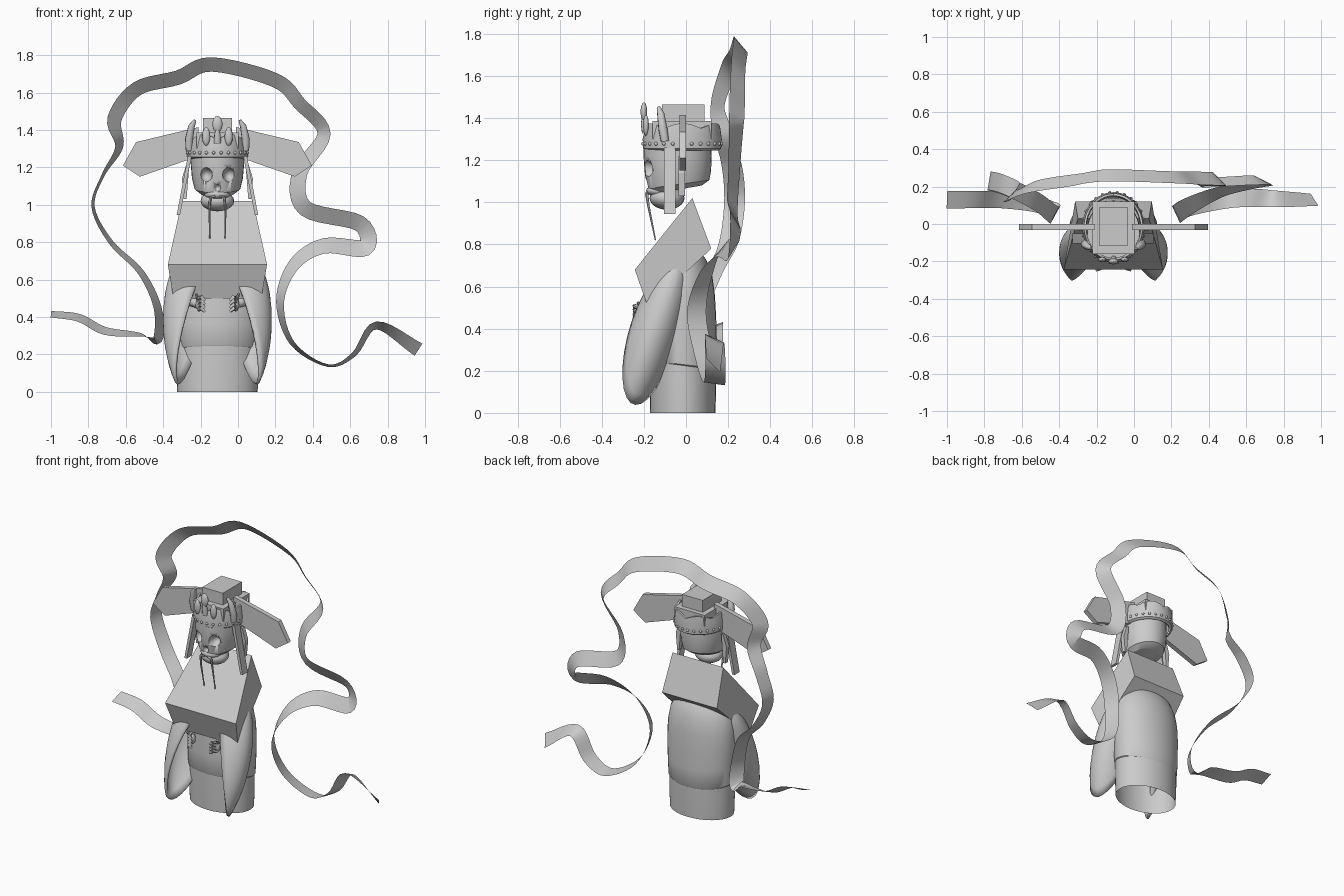
import bpy, bmesh, math
from mathutils import Vector

if "Cube" in bpy.data.objects:
    bpy.data.objects.remove(bpy.data.objects["Cube"])
CX = -0.11          # body axis
TAU = 2 * math.pi


def make(name, verts, faces, smooth=None):
    me = bpy.data.meshes.new(name)
    me.from_pydata([tuple(v) for v in verts], [], faces)
    bm = bmesh.new()
    bm.from_mesh(me)
    bmesh.ops.recalc_face_normals(bm, faces=bm.faces)
    bm.to_mesh(me)
    bm.free()
    ob = bpy.data.objects.new(name, me)
    bpy.context.collection.objects.link(ob)
    if smooth:
        bpy.context.view_layer.objects.active = ob
        bpy.ops.object.select_all(action='DESELECT')
        ob.select_set(True)
        bpy.ops.object.shade_smooth_by_angle(angle=math.radians(smooth))
    return ob


def skin(name, rings, caps=(True, True), closed=True, smooth=40):
    n = len(rings[0])
    verts = [v for r in rings for v in r]
    faces = [(i * n + j, i * n + (j + 1) % n, (i + 1) * n + (j + 1) % n, (i + 1) * n + j)
             for i in range(len(rings) - 1) for j in range(n if closed else n - 1)]
    if caps[0]:
        faces.append(tuple(range(n)))
    if caps[1]:
        faces.append(tuple(range(len(verts) - n, len(verts))))
    return make(name, verts, faces, smooth)


def oval(z, rx, ry, cy, n=32, slope=0.0):
    return [(CX + rx * math.cos(TAU * k / n), cy + ry * math.sin(TAU * k / n),
             z + slope * math.sin(TAU * k / n)) for k in range(n)]


def prism(name, pts, a, b):
    """Outline pts as (x, z) given thickness from y=a to y=b."""
    return skin(name, [[(x, a, z) for x, z in pts], [(x, b, z) for x, z in pts]], smooth=None)


def box(name, x0, x1, y0, y1, z0, z1):
    return prism(name, [(x0, z0), (x1, z0), (x1, z1), (x0, z1)], y0, y1)


def ball(name, loc, r, n=12):
    rings = []
    for i in range(n // 2 + 1):
        p = math.pi * min(max(i / (n // 2), 0.02), 0.98)
        rings.append([(loc[0] + r[0] * math.sin(p) * math.cos(TAU * k / n),
                       loc[1] + r[1] * math.sin(p) * math.sin(TAU * k / n),
                       loc[2] + r[2] * math.cos(p)) for k in range(n)])
    return skin(name, rings, smooth=50)


def tube(name, pts, radii, n=8):
    pts = [Vector(p) for p in pts]
    rings = []
    for i, p in enumerate(pts):
        t = (pts[min(i + 1, len(pts) - 1)] - pts[max(i - 1, 0)]).normalized()
        u = t.cross(Vector((0.3, 1, 0.1))).normalized()
        v = t.cross(u)
        rings.append([p + radii[i] * (u * math.cos(TAU * k / n) + v * math.sin(TAU * k / n)) for k in range(n)])
    return skin(name, rings, smooth=50)


# robe: open-bottomed skirt and slightly wider tunic
skin("skirt", [oval(0, .215, .155, -.015), oval(.12, .22, .158, -.015), oval(.3, .22, .158, -.015)],
     caps=(False, True))
skin("tunic", [oval(z, rx, ry, -.015, slope=-.02) for z, rx, ry in
               [(.225, .221, .159), (.23, .226, .162), (.35, .232, .162), (.48, .236, .158), (.58, .232, .152),
                (.67, .215, .14), (.75, .175, .11), (.81, .1, .06)]], caps=(False, True))

# angular shoulder block
prof = [(-.243, .68, .265), (.03, 1.02, .19), (.12, .78, .205), (-.18, .5, .235)]
skin("shoulder_block", [[(CX + s * w, y, z) for y, z, w in prof] for s in (-1, 1)], smooth=None)

# wide sleeves, hands and everything else mirrored about the body axis
for s, side in ((-1, "left"), (1, "right")):
    c, d = Vector((.13, -.165, .35)), Vector((.125, .115, .25))
    u, v = Vector((-.085, .075, .312)), Vector((.055, -.115, .01))
    rings = []
    for i in range(10):
        p = i / 9 * math.pi / 2 * .98
        ring = [c + d * math.sin(p) + math.cos(p) * (u * math.cos(TAU * k / 28) + v * math.sin(TAU * k / 28))
                for k in range(28)]
        rings.append([(CX + s * q.x, q.y, q.z) for q in ring])
    sleeve = skin(side + "_sleeve", rings, caps=(False, True), smooth=50)
    m = sleeve.modifiers.new("thickness", 'SOLIDIFY')
    m.thickness = .016
    m.offset = -1

    X = lambda x: CX + s * x
    ball(side + "_palm", (X(.095), -.2, .465), (.022, .028, .035))
    tube(side + "_forearm", [(X(.1), -.19, .465), (X(.15), -.14, .49)], [.02, .03])
    for k in range(4):
        z = .5 - k * .02
        tube(side + "_finger", [(X(.1), -.21, z), (X(.085), -.245, z + .006), (X(.068), -.24, z - .012)],
             [.012, .012, .007], 6)
    tube(side + "_thumb", [(X(.1), -.2, .49), (X(.115), -.23, .525)], [.012, .007], 6)

    # hat wing, hanging side strap, ear pendant, whisker
    prism(side + "_hat_wing", [(X(x), z) for x, z in
          [(.1, 1.415), (.435, 1.335), (.505, 1.21), (.415, 1.15), (.1, 1.26)]], -.032, 0)
    prism(side + "_strap", [(X(x), z) for x, z in
          [(.138, 1.26), (.158, 1.26), (.218, .945), (.2, .945)]], -.105, -.05)
    prism(side + "_pendant", [(X(x), z) for x, z in
          [(.15, 1.22), (.165, 1.22), (.19, 1.14), (.18, 1.03), (.165, 1.03)]], -.035, -.005)
    tube(side + "_whisker", [(X(.012), -.185, 1.045), (X(.038), -.187, 1.04), (X(.043), -.178, .98),
                             (X(.041), -.145, .82)], [.007, .008, .006, .003], 6)

    # crown horns and low front points
    tube(side + "_crown_horn", [(X(.15), -.1, 1.29), (X(.152), -.11, 1.35), (X(.138), -.12, 1.42),
                                (X(.12), -.13, 1.452)], [.02, .022, .018, .008])
    ball(side + "_crown_point", (X(.06), -.19, 1.365), (.022, .014, .05))

# skull with cut eye sockets and nose hole
skull = skin("skull", [oval(1.06, .09, .115, -.04, slope=.02), oval(1.085, .122, .145, -.035, slope=.02),
                       oval(1.14, .136, .157, -.038, slope=.01), oval(1.22, .143, .162, -.04),
                       oval(1.31, .14, .16, -.04)], smooth=30)
holes = [((CX - .062, -.2, 1.16), (.036, .07, .04)), ((CX + .062, -.2, 1.16), (.036, .07, .04)),
         ((CX, -.2, 1.09), (.02, .04, .022))]
for loc, r in holes:
    cut = ball("socket_cutter", loc, r, 16)
    cut.hide_render = True
    cut.hide_viewport = True
    b = skull.modifiers.new("socket", 'BOOLEAN')
    b.operation = 'DIFFERENCE'
    b.object = cut
ball("upper_jaw", (CX, -.125, 1.055), (.07, .065, .03), 16)
ball("lower_jaw", (CX, -.09, 1.02), (.09, .083, .055), 20)

# crown band with scalloped top, beads and centre jewel
n = 64
crown = [oval(1.245, .148, .17, -.018, n), oval(1.255, .163, .185, -.018, n), oval(1.3, .166, .188, -.018, n)]
top = []
for k, (x, y, z) in enumerate(oval(1.35, .157, .178, -.015, n)):
    top.append((x, y, z + .025 * abs(math.cos(3 * TAU * k / n))))
inner = [(CX + (x - CX) * .93, -.015 + (y + .015) * .93, z) for x, y, z in top]
skin("crown", crown + [top, inner, oval(1.25, .143, .163, -.02, n)], caps=(False, False), smooth=30)
for x, y, z in oval(1.278, .165, .187, -.018, 26):
    ball("crown_bead", (x, y, z), (.009, .009, .009), 8)
ball("crown_jewel", (CX, -.2, 1.43), (.027, .016, .045), 14)
tube("jewel_stem", [(CX, -.19, 1.33), (CX, -.197, 1.37), (CX, -.2, 1.4)], [.02, .018, .012])

# flat hat slab and block on top
box("hat_slab", CX - .113, CX + .113, -.16, .12, 1.3, 1.385)
box("hat_block", CX - .077, CX + .077, -.115, .088, 1.38, 1.465)

# floating ribbon: x, y, z, twist in degrees
path = [(-1, .13, .415, 20), (-.85, .13, .395, 25), (-.71, .13, .325, 25), (-.52, .11, .305, 10),
        (-.43, .07, .28, -30), (-.43, .05, .45, -25), (-.52, .12, .64, -20), (-.68, .2, .8, -15),
        (-.775, .23, .99, -10), (-.72, .22, 1.16, -10), (-.635, .18, 1.31, -25), (-.66, .15, 1.46, -50),
        (-.54, .2, 1.62, -50), (-.32, .235, 1.68, -50), (-.14, .26, 1.75, -50), (.2, .25, 1.665, -50),
        (.33, .245, 1.54, -45), (.46, .24, 1.38, -45), (.33, .23, 1.17, -55), (.36, .22, .98, -60),
        (.65, .235, .9, -60), (.68, .22, .77, -65), (.46, .17, .78, -55), (.3, .1, .68, -40),
        (.225, .05, .48, -25), (.29, .09, .26, -15), (.48, .13, .14, -8), (.62, .14, .2, -15),
        (.74, .135, .355, -25), (.965, .13, .225, -50)]
P = [Vector(p) for p in path]
P = [2 * P[0] - P[1]] + P + [2 * P[-1] - P[-2]]
curve = []
for i in range(1, len(P) - 2):
    a, b, c, d = P[i - 1:i + 3]
    for k in range(6):
        t = k / 6
        curve.append(.5 * (2 * b + (c - a) * t + (2 * a - 5 * b + 4 * c - d) * t * t
                           + (3 * b - a - 3 * c + d) * t ** 3))
curve.append(P[-2])
rows = []
for i, q in enumerate(curve):
    t = curve[min(i + 1, len(curve) - 1)] - curve[max(i - 1, 0)]
    nrm = Vector((-t[2], 0, t[0])).normalized()
    ang = math.radians(q[3])
    w = (Vector((0, 1, 0)) * math.cos(ang) + nrm * math.sin(ang)) * .05
    o = Vector(q[:3])
    rows.append([o - w, o + w])
skin("ribbon", rows, caps=(False, False), closed=False, smooth=30)
